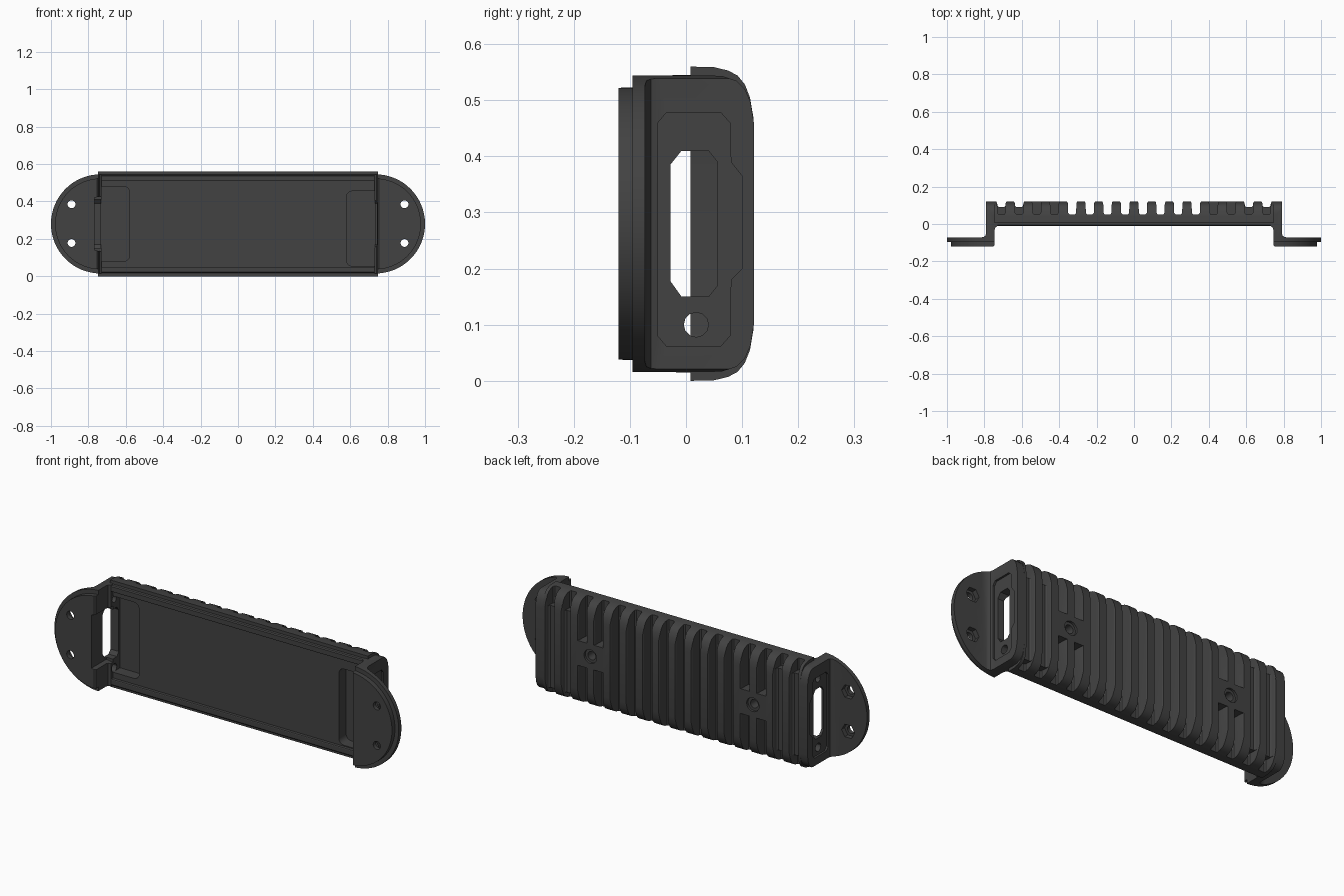
import bpy, bmesh
from math import sin, cos, pi, radians

if "Cube" in bpy.data.objects:
    bpy.data.objects.remove(bpy.data.objects["Cube"])

mat = bpy.data.materials.new("dark_metal")
mat.diffuse_color = (0.055, 0.055, 0.055, 1)
mat.use_nodes = True
mat.node_tree.nodes["Principled BSDF"].inputs["Base Color"].default_value = mat.diffuse_color
PLACE = {'x': lambda a, b, t: (t, a, b),
         'y': lambda a, b, t: (a, t, b),
         'z': lambda a, b, t: (a, b, t)}


def prisms(name, items):
    """One object from closed outlines, each pushed along an axis: (points, axis, start, end)."""
    bm = bmesh.new()
    for pts, axis, lo, hi in items:
        ends = [[bm.verts.new(PLACE[axis](a, b, t)) for a, b in pts] for t in (lo, hi)]
        bm.faces.new(ends[0])
        bm.faces.new(ends[1][::-1])
        n = len(pts)
        for i in range(n):
            j = (i + 1) % n
            bm.faces.new((ends[0][i], ends[1][i], ends[1][j], ends[0][j]))
    bmesh.ops.recalc_face_normals(bm, faces=bm.faces)
    me = bpy.data.meshes.new(name)
    bm.to_mesh(me)
    bm.free()
    ob = bpy.data.objects.new(name, me)
    bpy.context.collection.objects.link(ob)
    return ob


def combine(ob, items, op='DIFFERENCE'):
    """Apply a boolean with a temporary cutter."""
    cutter = prisms("cutter", items)
    cutter.hide_render = True
    mod = ob.modifiers.new("cut", 'BOOLEAN')
    mod.operation, mod.solver, mod.object = op, 'EXACT', cutter
    bpy.context.view_layer.objects.active = ob
    bpy.ops.object.modifier_apply(modifier=mod.name)
    bpy.data.objects.remove(cutter)


def arc(cx, cy, r, a0, a1, n):
    return [(cx + r * cos(a0 + (a1 - a0) * i / n), cy + r * sin(a0 + (a1 - a0) * i / n))
            for i in range(n + 1)]


def circle(cx, cy, r, n=24):
    return arc(cx, cy, r, 0, 2 * pi * (n - 1) / n, n - 1)


def rounded(x0, x1, y0, y1, r, n=5):
    pts = []
    for cx, cy, a in ((x1 - r, y1 - r, 0), (x0 + r, y1 - r, pi / 2),
                      (x0 + r, y0 + r, pi), (x1 - r, y0 + r, 3 * pi / 2)):
        pts += arc(cx, cy, r, a, a + pi / 2, n)
    return pts


def both_ends(half):
    """Complete a (y, z) half outline by reflecting it about z = 0.28."""
    return half + [(y, 0.56 - z) for y, z in half[::-1]]


def finish(ob):
    ob.data.materials.clear()
    ob.data.materials.append(mat)
    bpy.ops.object.select_all(action='DESELECT')
    ob.select_set(True)
    bpy.context.view_layer.objects.active = ob
    bpy.ops.object.shade_smooth_by_angle(angle=radians(30))


# Finned body: rounded back, shallow tray with two rails at the front
body_half = [(0.008, 0.51), (-0.008, 0.51), (-0.01, 0.513), (-0.01, 0.537), (-0.005, 0.542),
             (0.008, 0.543), (0.008, 0.56), (0.05, 0.559), (0.075, 0.553), (0.092, 0.544),
             (0.105, 0.528), (0.114, 0.505), (0.12, 0.47)]
body = prisms("finned_body", [(both_ends(body_half), 'x', -0.748, 0.748)])


# Grooves between the fins
def groove(x, bottom):
    half = [(0.015, bottom), (0.021, bottom + 0.007), (0.023, 0.112), (0.028, 0.121), (0.03, 0.14)]
    return [(x + w, y) for w, y in half] + [(x - w, y) for w, y in half[::-1]]


pocket_z = {-1: (0.08, 0.48), 1: (0.055, 0.455)}
deep, shallow = [], []
for s in (-1, 1):
    z0, z1 = pocket_z[s]
    for k in range(8):
        x = s * (0.0472 + 0.0945 * k)
        if k < 4:
            spans = [(-0.02, 0.58)]
        elif k < 6:
            spans = [(-0.02, 0.215), (0.345, 0.58)]      # gap left for the screw boss
        else:
            spans = [(-0.02, z0 - 0.015), (z1 + 0.015, 0.58)]  # full depth clear of the pocket
            shallow.append((groove(x, 0.09), 'z', -0.03, 0.59))
        deep += [(groove(x, 0.052), 'z', a, b) for a, b in spans]
combine(body, deep)
combine(body, shallow)

# Cable pockets in the tray floor and blind screw holes in the bosses
pockets, screws, sinks = [], [], []
for s in (-1, 1):
    x0, x1 = sorted((s * 0.58, s * 0.79))
    pockets.append((rounded(x0, x1, *pocket_z[s], 0.03), 'y', -0.05, 0.068))
    screws.append((circle(s * 0.472, 0.28, 0.022), 'y', 0.04, 0.15))
    sinks.append((circle(s * 0.472, 0.28, 0.036), 'y', 0.108, 0.16))
for cut in (pockets, screws, sinks):
    combine(body, cut)
finish(body)

# End brackets: upright wall with a half-round mounting tab
wall_half = [(-0.12, 0.545), (0.03, 0.545), (0.065, 0.543), (0.09, 0.535), (0.105, 0.52),
             (0.115, 0.497), (0.121, 0.46)]
for s, label in ((-1, "left"), (1, "right")):
    section = [(1.02, -0.073), (0.83, -0.073), (0.806, -0.07), (0.794, -0.062), (0.79, -0.048),
               (0.79, 0.13), (0.735, 0.13), (0.73, -0.01), (0.741, -0.018), (0.745, -0.03),
               (0.745, -0.112), (0.753, -0.12), (1.02, -0.12)]
    bracket = prisms(label + "_end_bracket",
                     [([(s * x, y) for x, y in section], 'z', -0.05, 0.61)])
    outline = [(0.6, 0.015)] + arc(0.735, 0.28, 0.265, -pi / 2, pi / 2, 32) + [(0.6, 0.545)]
    combine(bracket, [([(s * x, z) for x, z in outline], 'y', -0.2, 0.2)], 'INTERSECT')
    combine(bracket, [(both_ends(wall_half), 'x', *sorted((s * 0.5, s * 1.1)))], 'INTERSECT')

    # Step around the front rim of the tab
    ring = ([(0.6, -0.1)] + arc(0.735, 0.28, 0.38, -pi / 2, pi / 2, 32) + [(0.6, 0.66)]
            + [(0.6, 0.525)] + arc(0.735, 0.28, 0.243, pi / 2, -pi / 2, 32) + [(0.6, 0.037)])
    combine(bracket, [([(s * x, z) for x, z in ring], 'y', -0.2, -0.095)])

    # Shallow connector recess with a bump towards the back
    recess = [(-0.05, 0.08), (-0.035, 0.062), (0.062, 0.062), (0.078, 0.08), (0.08, 0.18),
              (0.1, 0.2), (0.1, 0.365), (0.08, 0.39), (0.078, 0.46), (0.062, 0.478),
              (-0.035, 0.478), (-0.05, 0.46)]
    combine(bracket, [(recess, 'x', *sorted((s * 0.78, s * 0.9)))])

    # Cable slot and small round opening
    slot = [(-0.028, 0.178), (-0.008, 0.15), (0.04, 0.15), (0.056, 0.17),
            (0.056, 0.39), (0.04, 0.41), (-0.008, 0.41), (-0.028, 0.385)]
    through = sorted((s * 0.7, s * 0.9))
    holes = [(slot, 'x', *through), (circle(0.018, 0.1, 0.022, 12), 'x', *through)]
    if s < 0:
        holes.append((circle(0.018, 0.46, 0.018, 12), 'x', *through))
        # Relief between the two corner posts
        combine(bracket, [([(-0.767, 0.14), (-0.7, 0.125), (-0.7, 0.435), (-0.767, 0.42)],
                           'y', -0.2, 0.005)])
    combine(bracket, holes)

    # Mounting holes with hexagonal seats at the back
    combine(bracket, [(circle(s * 0.89, z, 0.021), 'y', -0.2, 0.0) for z in (0.178, 0.385)])
    combine(bracket, [(circle(s * 0.89, z, 0.038, 6), 'y', -0.098, 0.0) for z in (0.178, 0.385)])
    finish(bracket)
